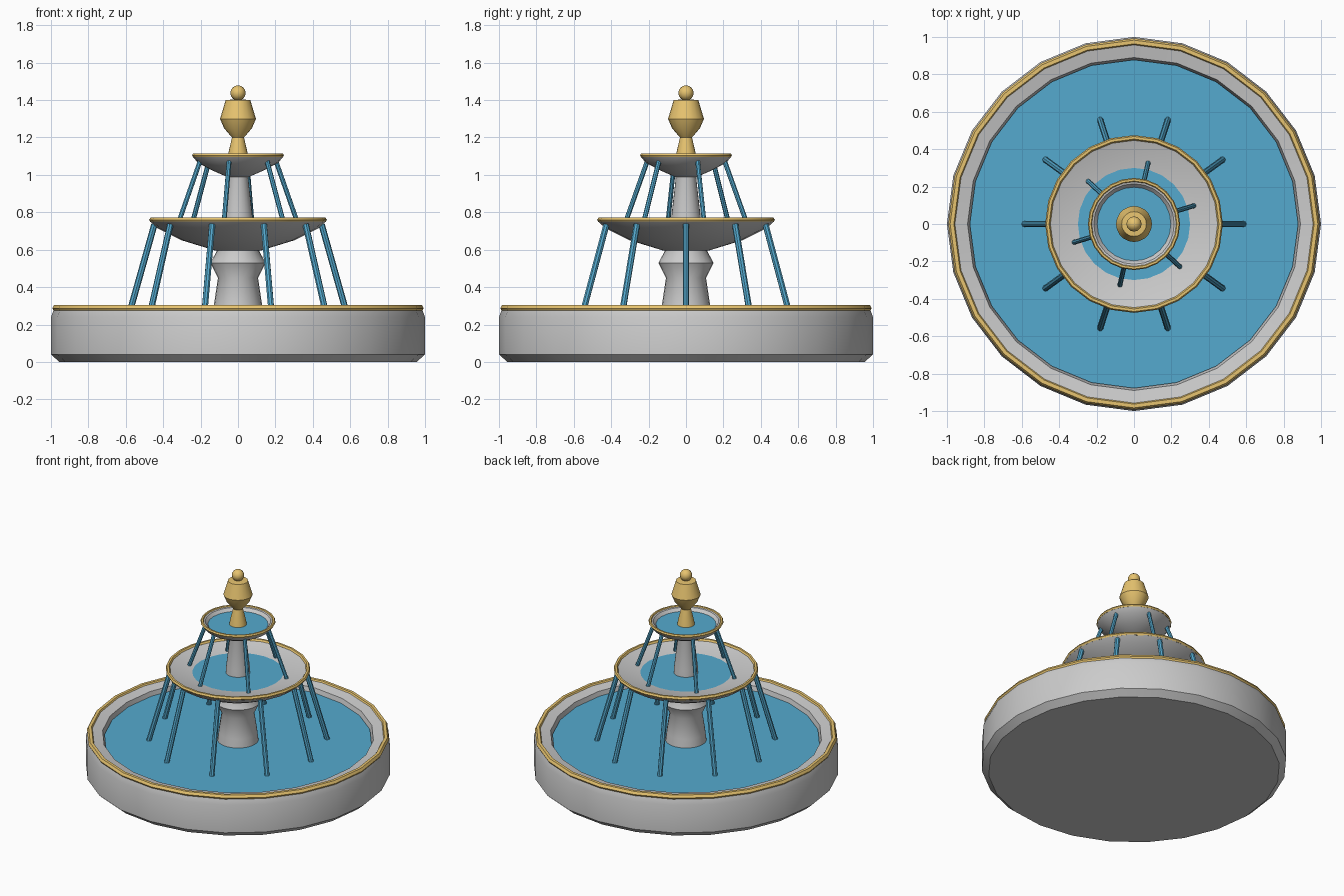
import bpy, bmesh, math
from mathutils import Vector

if "Cube" in bpy.data.objects:
    bpy.data.objects.remove(bpy.data.objects["Cube"])


def material(name, rgb):
    m = bpy.data.materials.new(name)
    m.diffuse_color = (*rgb, 1)
    m.use_nodes = True
    m.node_tree.nodes["Principled BSDF"].inputs["Base Color"].default_value = m.diffuse_color
    return m


GOLD = material("gold", (0.80, 0.55, 0.16))
WATER = material("water", (0.09, 0.40, 0.62))


def finish(name, bm, mat=None):
    bmesh.ops.remove_doubles(bm, verts=bm.verts, dist=1e-5)
    bmesh.ops.recalc_face_normals(bm, faces=bm.faces)
    me = bpy.data.meshes.new(name)
    bm.to_mesh(me)
    bm.free()
    ob = bpy.data.objects.new(name, me)
    bpy.context.collection.objects.link(ob)
    if mat:
        me.materials.append(mat)
    return ob


def lathe(name, profile, mat=None, steps=24, closed=False):
    """Spin an (r, z) profile round the z axis."""
    bm = bmesh.new()
    vs = [bm.verts.new((0, r, z)) for r, z in profile]
    es = [bm.edges.new(p) for p in zip(vs, vs[1:])]
    if closed:
        es.append(bm.edges.new((vs[-1], vs[0])))
    bmesh.ops.spin(bm, geom=vs + es, cent=(0, 0, 0), axis=(0, 0, 1),
                   angle=math.tau, steps=steps)
    return finish(name, bm, mat)


def rim(name, r, z, thick):
    pts = [(r + thick * math.cos(math.tau * i / 6), z + thick * math.sin(math.tau * i / 6))
           for i in range(6)]
    return lathe(name, pts, GOLD, closed=True)


def disc(name, r, z):
    return lathe(name, [(0, z), (r, z)], WATER)


def jets(name, count, start_deg, top, bottom, radius):
    """Ring of slanted water rods from (r, z) top to (r, z) bottom."""
    for i in range(count):
        a = math.radians(start_deg) + math.tau * i / count
        p, q = (Vector((r * math.cos(a), r * math.sin(a), z)) for r, z in (top, bottom))
        bpy.ops.mesh.primitive_cylinder_add(vertices=8, radius=radius, depth=(p - q).length,
                                            location=(p + q) / 2)
        ob = bpy.context.object
        ob.name = f"{name}_{i + 1}"
        ob.rotation_euler = (p - q).to_track_quat('Z', 'Y').to_euler()
        ob.data.materials.append(WATER)


# Ground basin
lathe("basin", [(0, 0), (0.955, 0), (1.0, 0.04), (1.0, 0.24), (0.985, 0.28), (0.96, 0.295),
                (0.89, 0.28), (0.87, 0.20), (0, 0.20)])
rim("basin_rim", 0.973, 0.287, 0.02)
disc("basin_water", 0.878, 0.25)

# Lower pedestal and middle bowl
lathe("lower_pedestal", [(0, 0.19), (0.14, 0.20), (0.128, 0.31), (0.107, 0.45), (0.147, 0.53),
                         (0.115, 0.59), (0.115, 0.62), (0, 0.62)])
lathe("middle_bowl", [(0, 0.59), (0.12, 0.595), (0.30, 0.65), (0.43, 0.715), (0.47, 0.75),
                      (0.46, 0.765), (0.44, 0.757), (0.29, 0.732), (0.12, 0.70), (0, 0.70)])
rim("middle_rim", 0.461, 0.76, 0.014)
disc("middle_water", 0.30, 0.736)

# Upper pedestal and top bowl
lathe("upper_pedestal", [(0, 0.69), (0.082, 0.70), (0.078, 0.78), (0.055, 0.98),
                         (0.06, 1.01), (0, 1.01)])
lathe("top_bowl", [(0, 0.985), (0.06, 0.99), (0.14, 1.025), (0.215, 1.065), (0.24, 1.095),
                   (0.235, 1.11), (0.215, 1.105), (0.19, 1.075), (0.08, 1.05), (0, 1.05)])
rim("top_rim", 0.235, 1.105, 0.011)
disc("top_water", 0.197, 1.085)

# Gold finial and ball
lathe("finial", [(0, 1.06), (0.06, 1.07), (0.052, 1.115), (0.032, 1.2), (0.075, 1.25),
                 (0.096, 1.30), (0.066, 1.40), (0, 1.405)], GOLD, steps=20)
bpy.ops.mesh.primitive_uv_sphere_add(segments=12, ring_count=8, radius=0.041,
                                     location=(0, 0, 1.438))
bpy.context.object.name = "finial_ball"
bpy.context.object.data.materials.append(GOLD)

# Falling water
jets("lower_jet", 10, 0, (0.447, 0.735), (0.585, 0.245), 0.017)
jets("upper_jet", 6, 17, (0.208, 1.085), (0.335, 0.738), 0.013)

# Smooth shading with sharp profile edges
bpy.ops.object.select_all(action='SELECT')
bpy.context.view_layer.objects.active = bpy.data.objects["basin"]
bpy.ops.object.shade_smooth_by_angle(angle=math.radians(35))
